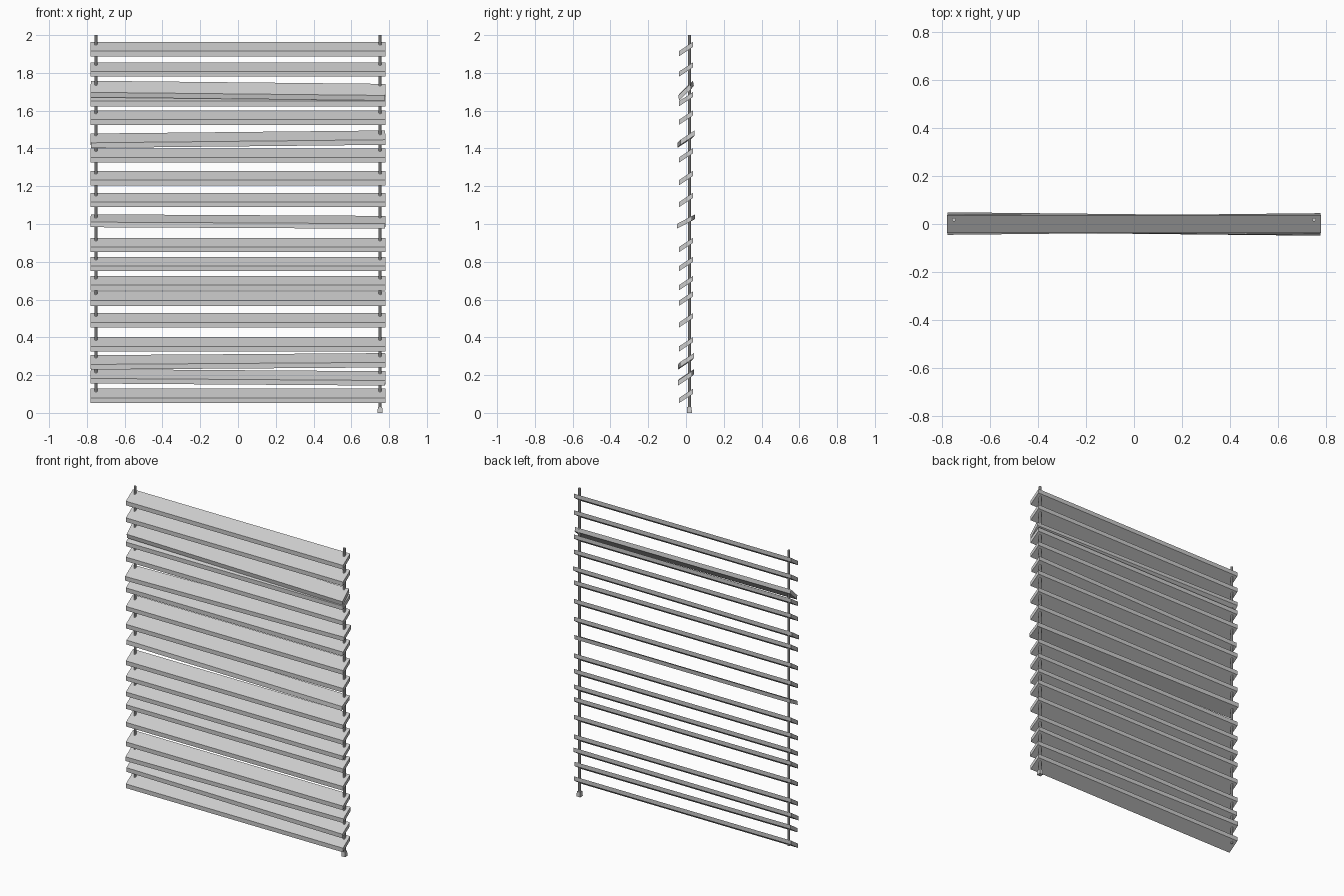
import bpy, bmesh
from math import radians

if "Cube" in bpy.data.objects:
    bpy.data.objects.remove(bpy.data.objects["Cube"])

HALF_L = 0.78      # slat half length
POLE_X, POLE_Y = 0.752, 0.018


def make_object(name, bm):
    bmesh.ops.recalc_face_normals(bm, faces=bm.faces)
    mesh = bpy.data.meshes.new(name)
    bm.to_mesh(mesh)
    bm.free()
    obj = bpy.data.objects.new(name, mesh)
    bpy.context.collection.objects.link(obj)
    return obj


def slat(name, z, rise=0.0, yaw=0.0, roll=0.0):
    """Sloping board with vertical front and back edges."""
    bm = bmesh.new()
    profile = [(-0.037, -0.038), (-0.037, -0.011), (0.037, 0.038), (0.037, 0.011)]
    face = bm.faces.new([bm.verts.new((-HALF_L, y, h)) for y, h in profile])
    ext = bmesh.ops.extrude_face_region(bm, geom=[face])
    bmesh.ops.translate(bm, vec=(2 * HALF_L, 0, 0),
                        verts=[v for v in ext["geom"] if isinstance(v, bmesh.types.BMVert)])
    obj = make_object(name, bm)
    obj.location.z = z
    obj.rotation_euler = (radians(roll), radians(-rise), radians(yaw))
    return obj


def cone(name, x, z0, z1, r0, r1, sides, turn=0.0):
    bm = bmesh.new()
    bmesh.ops.create_cone(bm, cap_ends=True, segments=sides, radius1=r0, radius2=r1, depth=z1 - z0)
    obj = make_object(name, bm)
    obj.location = (x, POLE_Y, (z0 + z1) / 2)
    obj.rotation_euler.z = radians(turn)
    return obj


# Slats: centre height, then rise / yaw / roll for the crooked ones
slats = [
    (0.09,), (0.188, -0.4, -0.4, 0), (0.273, 0.4, 0.3, 0), (0.363,), (0.49,),
    (0.605,), (0.687,), (0.788,), (0.889,), (1.013, -0.3, -0.6, -6),
    (1.127,), (1.243,), (1.363,), (1.449, 0.6, 0.6, 0), (1.563,),
    (1.661,), (1.706, -0.6, -0.5, 10), (1.818,), (1.926,),
]
for i, s in enumerate(slats):
    slat(f"slat_{i + 1:02d}", *s)

# Cords the slats hang on
cone("left_cord", -POLE_X, 0.08, 2.0, 0.008, 0.008, 8)
cone("right_cord", POLE_X, 0.02, 2.0, 0.008, 0.008, 8)

# Pull knob at the end of the right cord
cone("pull_knob", POLE_X, 0.0, 0.032, 0.019, 0.016, 4, 45)
